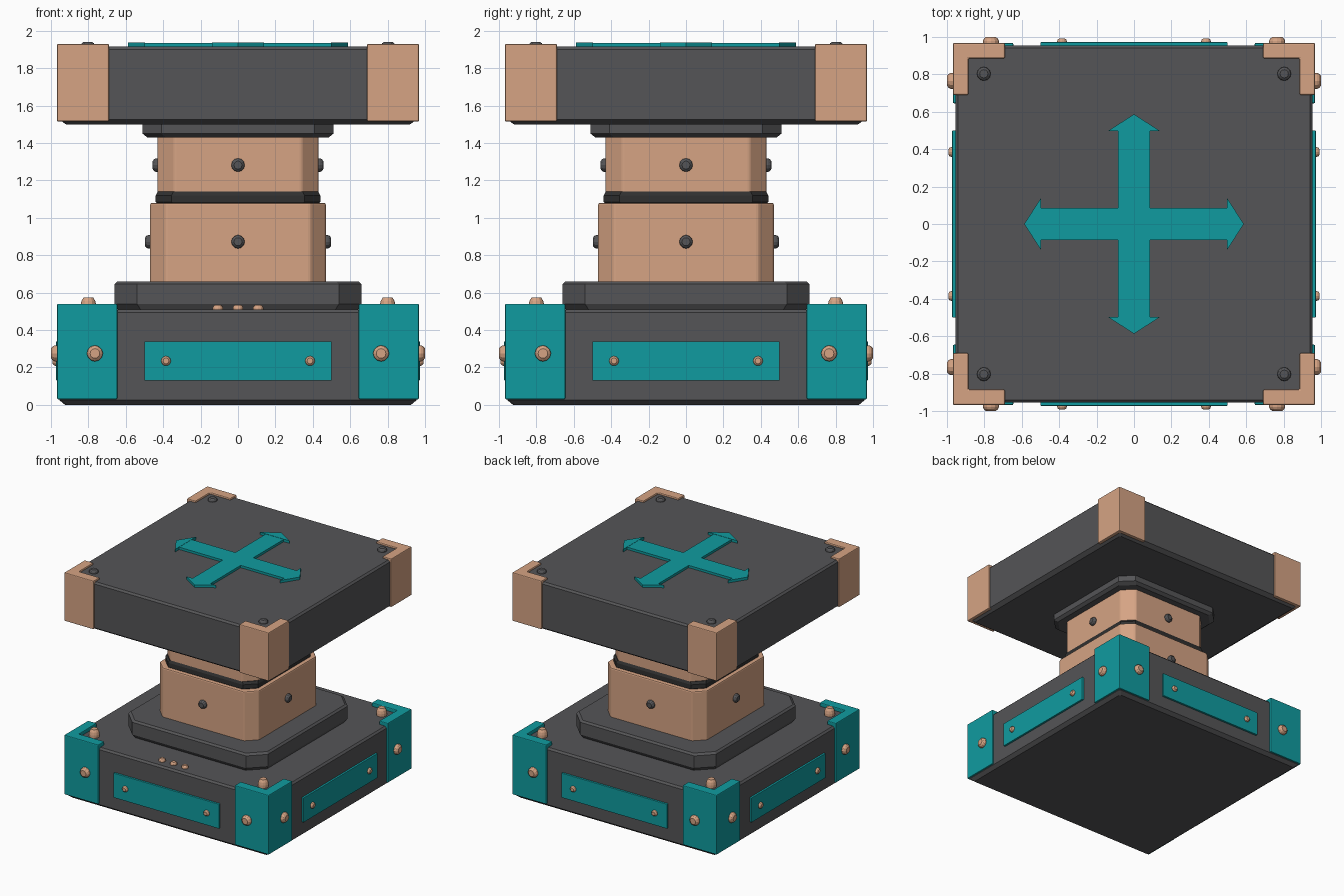
import bpy, bmesh
from math import pi
from mathutils import Matrix, Vector

if "Cube" in bpy.data.objects:
    bpy.data.objects.remove(bpy.data.objects["Cube"])


def material(name, rgb):
    m = bpy.data.materials.new(name)
    m.diffuse_color = (*rgb, 1)
    m.use_nodes = True
    m.node_tree.nodes["Principled BSDF"].inputs["Base Color"].default_value = m.diffuse_color
    return m


TEAL = material("teal", (0.005, 0.33, 0.35))
TAN = material("tan", (0.67, 0.37, 0.23))
DARK = material("dark_grey", (0.09, 0.09, 0.095))
BLACK = material("near_black", (0.03, 0.03, 0.03))


def finish(name, bm, mat, bevel=0.0, matrix=None, segments=2):
    bmesh.ops.recalc_face_normals(bm, faces=bm.faces)
    if matrix is not None:
        bm.transform(matrix)
    me = bpy.data.meshes.new(name)
    bm.to_mesh(me)
    bm.free()
    ob = bpy.data.objects.new(name, me)
    bpy.context.collection.objects.link(ob)
    me.materials.append(mat)
    if bevel:
        mod = ob.modifiers.new("edge", "BEVEL")
        mod.width, mod.segments, mod.limit_method = bevel, segments, "ANGLE"
    return ob


def loft(name, rings, mat, bevel=0.0, matrix=None):
    """Skin a stack of equal-length 3D rings and cap both ends."""
    bm = bmesh.new()
    loops = [[bm.verts.new(p) for p in r] for r in rings]
    n = len(loops[0])
    for a, b in zip(loops, loops[1:]):
        for i in range(n):
            j = (i + 1) % n
            bm.faces.new((a[i], a[j], b[j], b[i]))
    bm.faces.new(loops[0][::-1])
    bm.faces.new(loops[-1])
    return finish(name, bm, mat, bevel, matrix)


def prism(name, outline, z0, z1, mat, bevel=0.0, matrix=None):
    return loft(name, [[(x, y, z) for x, y in outline] for z in (z0, z1)], mat, bevel, matrix)


def octagon(h, c, z):
    a = h - c
    return [(a, -h, z), (h, -a, z), (h, a, z), (a, h, z),
            (-a, h, z), (-h, a, z), (-h, -a, z), (-a, -h, z)]


def stack(name, levels, cut, mat, bevel=0.0):
    """Square block with cut corners; levels are (half width, z)."""
    return loft(name, [octagon(h, cut, z) for h, z in levels], mat, bevel)


def bolt(name, r, h, mat, matrix):
    bm = bmesh.new()
    rings = [(r, -0.01), (r, h * 0.35), (r * 0.88, h * 0.7), (r * 0.6, h)]
    bmesh.ops.create_circle(bm, segments=12, radius=1)
    pts = [v.co.copy() for v in bm.verts]
    bm.free()
    return loft(name, [[(p.x * q, p.y * q, z) for p in pts] for q, z in rings], mat, 0, matrix)


def turn(i):
    return Matrix.Rotation(i * pi / 2, 4, "Z")


def on_front(x, y, z):
    """Place a part whose +z axis points out of the front (-y)."""
    return Matrix.Translation((x, y, z)) @ Matrix.Rotation(pi / 2, 4, "X")


# Base and top platform slabs with chamfered undersides
stack("base_block", [(0.925, 0), (0.955, 0.025), (0.955, 0.495), (0.94, 0.51)], 0.012, DARK)
stack("top_platform", [(0.92, 1.5), (0.955, 1.525), (0.955, 1.9), (0.94, 1.915)], 0.012, DARK)

# Central column
stack("pedestal", [(0.635, 0.5), (0.66, 0.54), (0.66, 0.645), (0.645, 0.66)], 0.12, DARK)
stack("lower_column", [(0.47, 0.65), (0.47, 1.08)], 0.085, TAN, 0.01)
stack("column_gasket", [(0.43, 1.07), (0.44, 1.085), (0.44, 1.12), (0.43, 1.14)], 0.085, BLACK)
stack("upper_column", [(0.43, 1.13), (0.43, 1.44)], 0.09, TAN, 0.01)
stack("upper_collar", [(0.485, 1.43), (0.51, 1.45), (0.51, 1.505)], 0.1, DARK)


def bracket_outline(outer, inner, end):
    return [(end, -outer), (outer, -outer), (outer, -end),
            (inner, -end), (inner, -inner), (end, -inner)]


# Parts repeated on all four sides and corners
for i in range(4):
    t = turn(i)
    prism(f"base_bracket_{i}", bracket_outline(0.968, 0.885, 0.645), 0.03, 0.54, TEAL, 0.007, t)
    prism(f"platform_bracket_{i}", bracket_outline(0.968, 0.885, 0.69), 1.515, 1.93, TAN, 0.007, t)
    bolt(f"base_corner_bolt_{i}", 0.042, 0.065, TAN, t @ Matrix.Translation((0.8, -0.8, 0.51)))
    bolt(f"platform_corner_bolt_{i}", 0.037, 0.026, DARK, t @ Matrix.Translation((0.803, -0.803, 1.915)))

    panel = [(-0.5, -0.105), (0.5, -0.105), (0.5, 0.105), (-0.5, 0.105)]
    prism(f"side_panel_{i}", panel, -0.01, 0.017, TEAL, 0.003, t @ on_front(0, -0.955, 0.235))
    for s, side in ((-1, "left"), (1, "right")):
        bolt(f"panel_rivet_{side}_{i}", 0.026, 0.022, TAN, t @ on_front(s * 0.385, -0.97, 0.235))
        bolt(f"bracket_bolt_{side}_{i}", 0.043, 0.032, TAN, t @ on_front(s * 0.765, -0.968, 0.275))
    bolt(f"lower_column_bolt_{i}", 0.036, 0.028, DARK, t @ on_front(0, -0.47, 0.872))
    bolt(f"upper_column_bolt_{i}", 0.036, 0.026, DARK, t @ on_front(0, -0.43, 1.282))

    # Arrow head pointing outwards
    head = [(-0.14, -0.497), (0, -0.587), (0.14, -0.497)]
    prism(f"arrow_head_{i}", head, 1.905, 1.937, TEAL, 0, t)

# Cross bars of the four-way arrow, as one outline
w, e = 0.085, 0.5
arm = [(-w, -w), (-w, -e), (w, -e)]
cross = [(turn(i) @ Vector((x, y, 0))).xy for i in range(4) for x, y in arm]
prism("arrow_cross", cross, 1.905, 1.935, TEAL)

# Three small studs on the front ledge
for k in (-1, 0, 1):
    bolt(f"front_stud_{k + 2}", 0.028, 0.024, TAN, Matrix.Translation((k * 0.108, -0.87, 0.51)))
